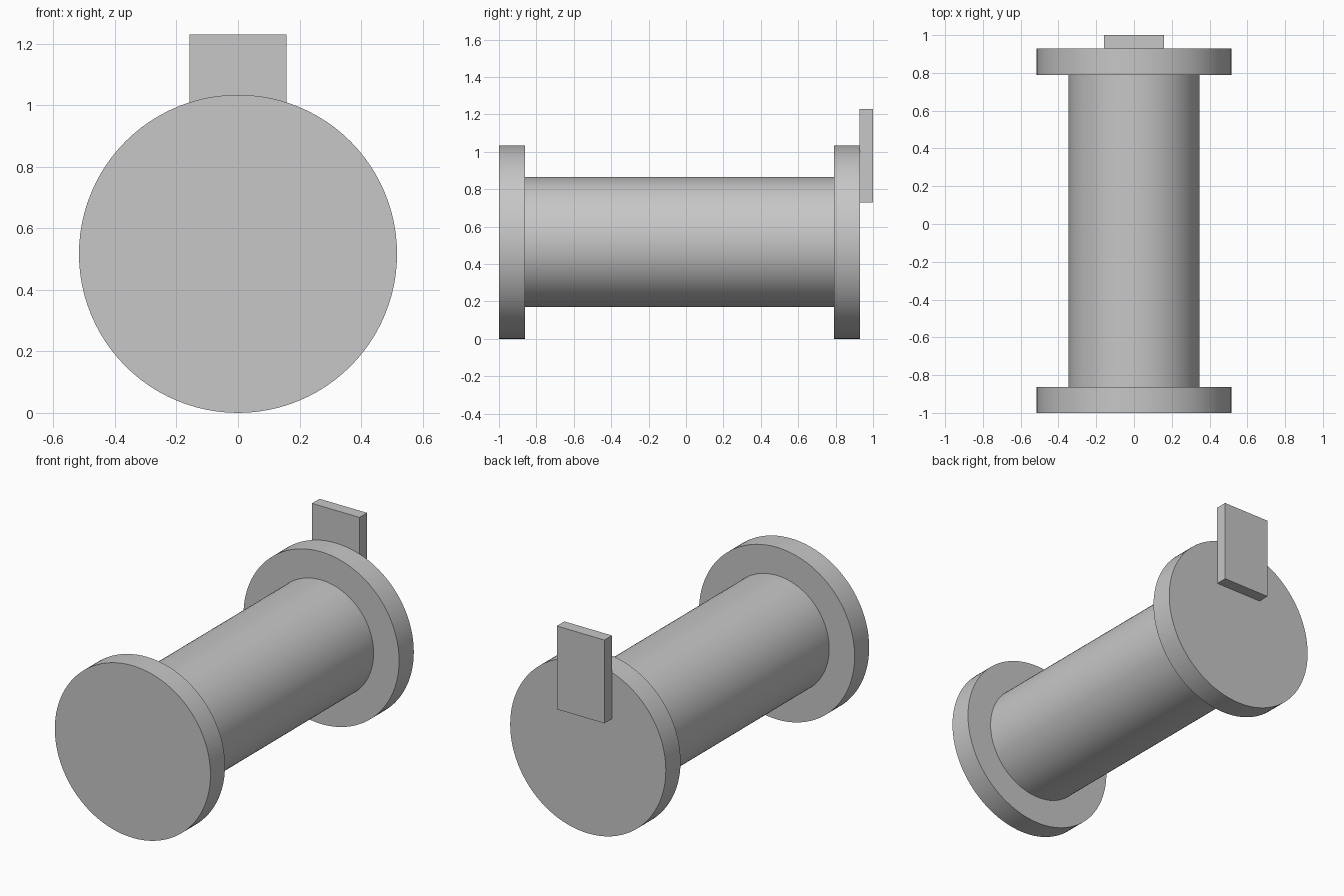
import bpy
from math import pi, radians

cube = bpy.data.objects.get("Cube")
if cube:
    bpy.data.objects.remove(cube, do_unlink=True)

# Single plain grey material
grey = bpy.data.materials.new("plain grey")
grey.use_nodes = True
colour = (0.57, 0.57, 0.57, 1)
grey.diffuse_color = colour
grey.node_tree.nodes["Principled BSDF"].inputs["Base Color"].default_value = colour

AXIS_Z = 0.517


def disc(name, radius, y0, y1):
    """Smooth cylinder lying along y between y0 and y1."""
    bpy.ops.mesh.primitive_cylinder_add(
        vertices=96, radius=radius, depth=y1 - y0,
        location=(0, (y0 + y1) / 2, AXIS_Z), rotation=(pi / 2, 0, 0))
    ob = bpy.context.object
    ob.name = name
    ob.data.materials.append(grey)
    bpy.ops.object.shade_smooth_by_angle(angle=radians(30))
    return ob


# Spool barrel and its two end flanges
disc("barrel", 0.348, -0.87, 0.80)
disc("front_flange", 0.517, -1.0, -0.862)
disc("back_flange", 0.517, 0.79, 0.93)

# Flat upright tab on the back flange
bpy.ops.mesh.primitive_cube_add(size=1, location=(0, 0.964, 0.98))
tab = bpy.context.object
tab.name = "back_tab"
tab.scale = (0.316, 0.072, 0.5)
bpy.ops.object.transform_apply(location=False, rotation=False, scale=True)
tab.data.materials.append(grey)
